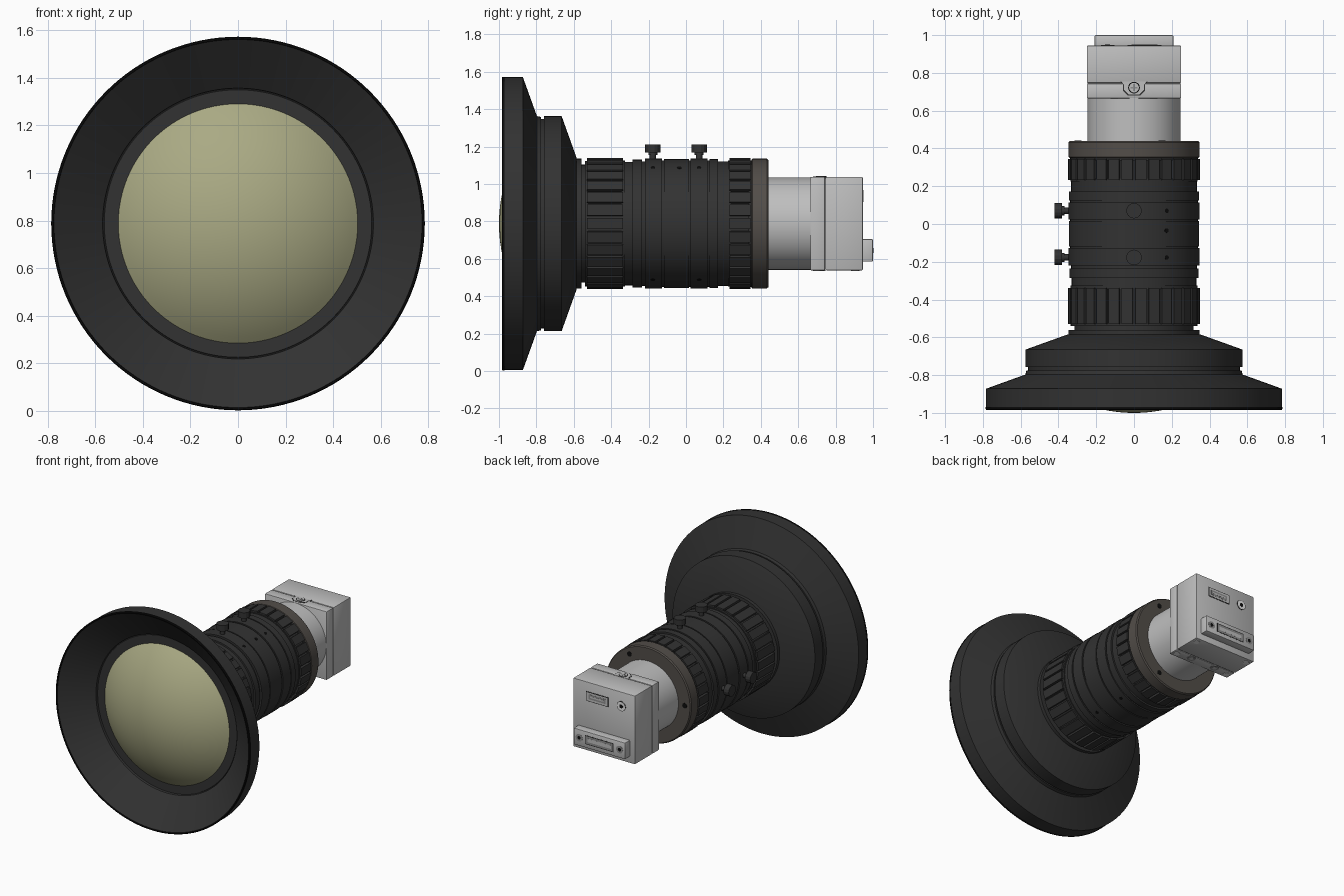
import bpy, bmesh, math
from mathutils import Matrix, Vector

if "Cube" in bpy.data.objects:
    bpy.data.objects.remove(bpy.data.objects["Cube"], do_unlink=True)

AXIS_Z = 0.788
made = []


def material(name, rgb, rough=0.6):
    m = bpy.data.materials.new(name)
    m.use_nodes = True
    m.diffuse_color = (*rgb, 1)
    node = m.node_tree.nodes["Principled BSDF"]
    node.inputs["Base Color"].default_value = (*rgb, 1)
    node.inputs["Roughness"].default_value = rough
    return m


DARK = material("charcoal", (0.032, 0.032, 0.032))
BLACK = material("black", (0.004, 0.004, 0.004))
GLASS = material("olive glass", (0.40, 0.40, 0.23))
BRONZE = material("warm grey", (0.085, 0.075, 0.066))
SILVER = material("light grey", (0.52, 0.52, 0.52))
STEEL = material("mid grey", (0.27, 0.27, 0.27))
PALE = material("near white", (0.88, 0.88, 0.88))


def finish(name, bm, mat):
    bmesh.ops.recalc_face_normals(bm, faces=bm.faces)
    mesh = bpy.data.meshes.new(name)
    bm.to_mesh(mesh)
    bm.free()
    mesh.materials.append(mat)
    ob = bpy.data.objects.new(name, mesh)
    bpy.context.collection.objects.link(ob)
    made.append(ob)


def lathe(name, profile, mat, steps=96, closed=False):
    """Spin (radius, y) points about the optical axis."""
    bm = bmesh.new()
    vs = [bm.verts.new((r, y, AXIS_Z)) for r, y in profile]
    pairs = list(zip(vs, vs[1:])) + ([(vs[-1], vs[0])] if closed else [])
    es = [bm.edges.new(p) for p in pairs]
    bmesh.ops.spin(bm, geom=vs + es, cent=(0, 0, AXIS_Z), axis=(0, 1, 0),
                   angle=math.tau, steps=steps)
    bmesh.ops.remove_doubles(bm, verts=bm.verts, dist=1e-5)
    finish(name, bm, mat)


def stepped(name, rings, mat):
    """Solid of stacked rings given as (y start, y end, radius)."""
    pts = [(0, rings[0][0])]
    for a, b, r in rings:
        pts += [(r, a), (r, b)]
    lathe(name, pts + [(0, rings[-1][1])], mat)


def polar(angle, y, r):
    """Frame on the barrel, its z pointing outward; angle runs from top to +x."""
    return (Matrix.Translation((0, 0, AXIS_Z)) @ Matrix.Rotation(math.radians(angle), 4, 'Y')
            @ Matrix.Translation((0, y, r)))


def box(name, lo, hi, mat, bevel=0.0):
    bm = bmesh.new()
    lo, hi = Vector(lo), Vector(hi)
    bmesh.ops.create_cube(bm, size=1, matrix=Matrix.Translation((lo + hi) / 2)
                          @ Matrix.Diagonal((*(hi - lo), 1)))
    if bevel:
        bmesh.ops.bevel(bm, geom=bm.edges[:], offset=bevel, segments=2, affect='EDGES', profile=0.5)
    finish(name, bm, mat)


def discs(name, frames, radius, depth, mat, sides=20):
    """Short cylinders centred on each frame."""
    bm = bmesh.new()
    for f in frames:
        bmesh.ops.create_cone(bm, cap_ends=True, segments=sides, radius1=radius,
                              radius2=radius, depth=depth, matrix=f)
    finish(name, bm, mat)


def ribs(name, y0, y1, count, r, mat):
    bm = bmesh.new()
    for i in range(count):
        bmesh.ops.create_cube(bm, size=1, matrix=polar(360 * (i + 0.5) / count, (y0 + y1) / 2, r - 0.02)
                              @ Matrix.Diagonal((0.8 * math.tau * r / count, y1 - y0, 0.04, 1)))
    finish(name, bm, mat)


def back_frame(x, y, z):
    return Matrix.Translation((x, y, z)) @ Matrix.Rotation(-math.pi / 2, 4, 'X')


# Hood with a recessed conical mouth, stepping down to the barrel
lathe("hood", [(0, -0.812), (0.562, -0.815), (0.564, -0.808), (0.567, -0.808),
               (0.569, -0.825), (0.776, -0.98), (0.783, -0.97), (0.783, -0.872), (0.575, -0.797),
               (0.57, -0.775), (0.56, -0.775), (0.56, -0.758), (0.575, -0.758), (0.575, -0.665),
               (0.352, -0.585), (0, -0.585)], DARK, 128)
lathe("hood_rim", [(0.773, -0.977), (0.775, -0.985), (0.781, -0.985), (0.785, -0.98),
                   (0.785, -0.97), (0.777, -0.97)], BLACK, 128, closed=True)

# Domed front element, a spherical cap
R = 0.784
cap = math.asin(0.503 / R)
lathe("front_lens", [(R * math.sin(cap * i / 16), -1 + R - R * math.cos(cap * i / 16))
                     for i in range(17)] + [(0, -0.806)], GLASS)

# Barrel rings and grooves
stepped("barrel", [(-0.59, -0.56, 0.347), (-0.56, -0.54, 0.315), (-0.54, -0.525, 0.335),
                   (-0.525, -0.345, 0.33), (-0.345, -0.325, 0.337), (-0.325, -0.285, 0.33),
                   (-0.285, -0.235, 0.342), (-0.235, -0.22, 0.333), (-0.22, -0.128, 0.347),
                   (-0.128, -0.118, 0.338), (-0.118, 0.015, 0.345), (0.015, 0.025, 0.338),
                   (0.025, 0.115, 0.347), (0.115, 0.125, 0.338), (0.125, 0.172, 0.345),
                   (0.172, 0.225, 0.333), (0.225, 0.24, 0.337), (0.24, 0.335, 0.33),
                   (0.335, 0.355, 0.338)], DARK)
ribs("focus_grip", -0.53, -0.338, 30, 0.349, DARK)
ribs("iris_grip", 0.232, 0.345, 30, 0.349, DARK)

# Thumb screws and set screws
KNOB_Y = (-0.177, 0.07)
spots = [(a, y) for a in (0, 270) for y in KNOB_Y]
discs("thumb_screw_stems", [polar(a, y, 0.36) for a, y in spots], 0.017, 0.06, DARK)
discs("thumb_screw_collars", [polar(a, y, 0.375) for a, y in spots], 0.024, 0.014, DARK)
discs("thumb_screw_heads", [polar(a, y, 0.401) for a, y in spots], 0.041, 0.042, DARK, 14)
discs("set_screws", [polar(a, y, 0.3455) for a in (30, 150) for y in KNOB_Y]
      + [polar(30, -0.035, 0.3445)], 0.012, 0.005, BLACK, 12)

# Mount ring with three rear holes
lathe("mount_ring", [(0, 0.35), (0.342, 0.35), (0.347, 0.355), (0.347, 0.432),
                     (0.34, 0.44), (0, 0.44)], BRONZE)
discs("mount_holes", [polar(a, 0.44, 0.297) @ Matrix.Rotation(math.pi / 2, 4, 'X')
                      for a in (30, 150, 270)], 0.018, 0.004, BLACK)

# Camera neck and two-part body around a seam core
stepped("camera_neck", [(0.43, 0.67, 0.247)], SILVER)
B, T = AXIS_Z - 0.25, AXIS_Z + 0.25
box("body_front", (-0.25, 0.665, B), (0.25, 0.743, T), SILVER, 0.006)
box("body_seam", (-0.245, 0.70, B + 0.005), (0.245, 0.80, T - 0.005), STEEL)
box("body_rear", (-0.25, 0.747, B), (0.25, 0.945, T), SILVER, 0.006)


# Screw tab that laps over the seam on top
def tab(name, grow, z, mat):
    bm = bmesh.new()
    w, y0 = 0.052 + grow, 0.685 - grow
    pts = [(-w - 0.015, 0.755), (-w, 0.735), (-w, y0 + 0.025), (-w + 0.025, y0)]
    pts += [(-x, y) for x, y in reversed(pts)]
    face = bm.faces.new([bm.verts.new((x, y, z)) for x, y in pts])
    top = bmesh.ops.extrude_face_region(bm, geom=[face])
    bmesh.ops.translate(bm, verts=[v for v in top["geom"] if isinstance(v, bmesh.types.BMVert)],
                        vec=(0, 0, -0.006))
    finish(name, bm, mat)


tab("tab_outline", 0.005, T + 0.001, DARK)
tab("screw_tab", 0, T + 0.002, SILVER)
discs("tab_screw_rim", [Matrix.Translation((0, 0.722, T + 0.001))], 0.031, 0.004, BLACK)
discs("tab_screw", [Matrix.Translation((0, 0.722, T + 0.001))], 0.026, 0.006, SILVER)
for n, (a, b) in {"slot_across": (0.018, 0.004), "slot_along": (0.004, 0.018)}.items():
    box("tab_screw_" + n, (-a, 0.722 - b, T), (a, 0.722 + b, T + 0.005), STEEL)

# Rear lower connector with jack screws
box("connector_block", (-0.208, 0.93, 0.585), (0.208, 1.0, 0.705), SILVER, 0.006)
box("connector_outline", (-0.115, 0.99, 0.612), (0.115, 1.0005, 0.678), DARK)
box("connector_recess", (-0.109, 0.99, 0.618), (0.109, 1.001, 0.672), STEEL)
box("connector_insert", (-0.095, 0.995, 0.632), (0.095, 1.0015, 0.658), SILVER)
jacks = [(s * 0.163, 0.645) for s in (-1, 1)]
discs("jack_screws", [back_frame(x, 1.0, z) for x, z in jacks], 0.027, 0.002, STEEL)
discs("jack_holes", [back_frame(x, 1.0, z) for x, z in jacks], 0.013, 0.003, BLACK)

# Rear upper port and round socket
box("port_frame", (-0.035, 0.94, 0.9), (0.145, 0.947, 0.97), DARK)
box("port_lip", (-0.03, 0.94, 0.905), (0.14, 0.948, 0.965), SILVER)
box("port_opening", (-0.014, 0.94, 0.918), (0.124, 0.949, 0.953), STEEL)
box("port_tongue", (0.0, 0.94, 0.93), (0.11, 0.95, 0.942), SILVER)
discs("socket_outline", [back_frame(-0.14, 0.945, 0.935)], 0.036, 0.004, DARK)
discs("socket_ring", [back_frame(-0.14, 0.945, 0.935)], 0.032, 0.006, PALE)
discs("socket_hole", [back_frame(-0.14, 0.945, 0.935)], 0.014, 0.008, BLACK)

# Underside screws
discs("base_screws", [Matrix.Translation((x, y, B)) for x in (-0.215, 0.215) for y in (0.7, 0.905)],
      0.022, 0.006, PALE)
discs("base_sockets", [Matrix.Translation((x, 0.715, B)) for x in (-0.1, 0.1)], 0.03, 0.004, STEEL)
discs("base_socket_holes", [Matrix.Translation((x, 0.715, B)) for x in (-0.1, 0.1)],
      0.016, 0.006, SILVER)

# Smooth shading with sharp edges kept
bpy.ops.object.select_all(action='DESELECT')
for ob in made:
    ob.select_set(True)
bpy.context.view_layer.objects.active = made[0]
bpy.ops.object.shade_smooth_by_angle(angle=math.radians(25))
